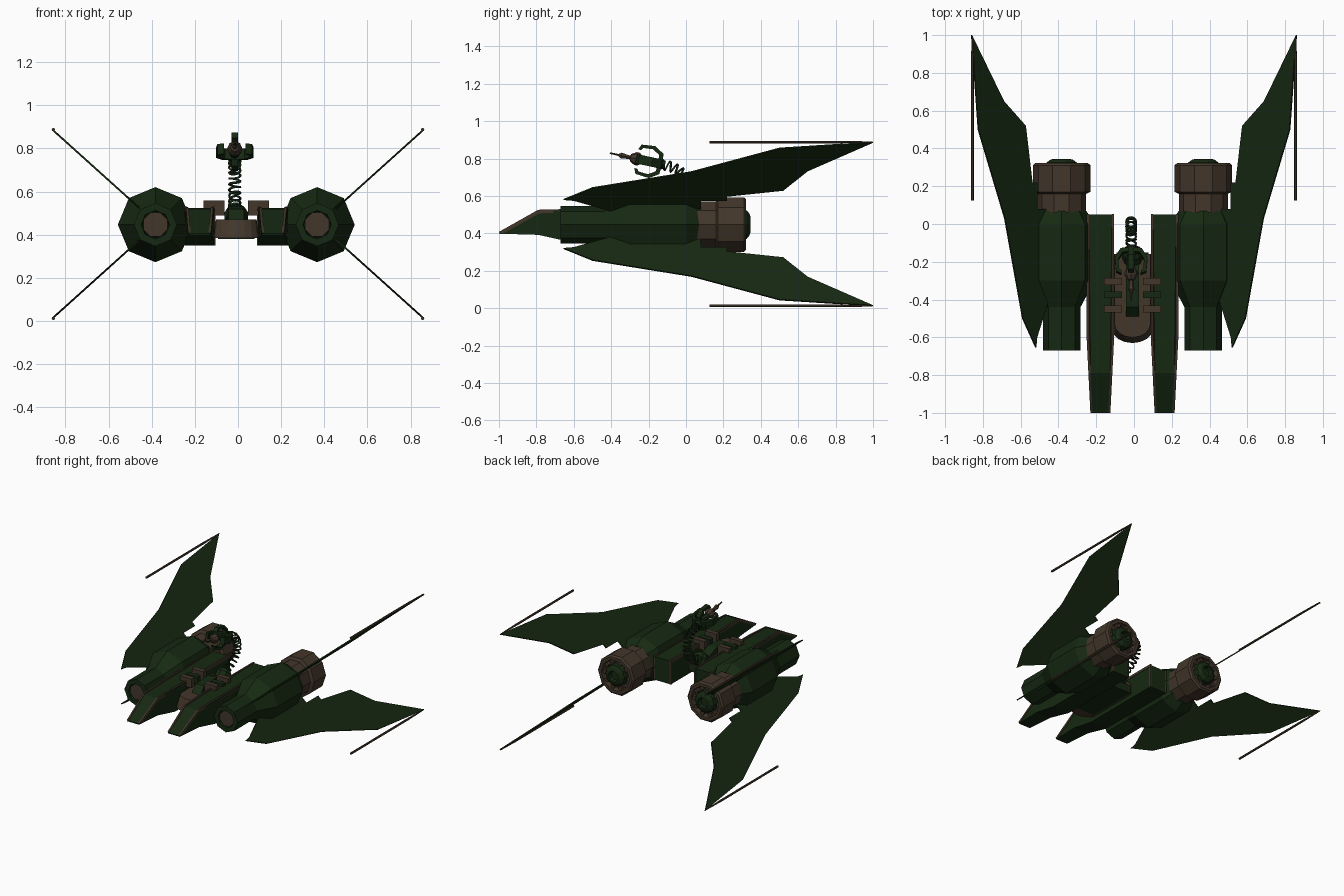
import bpy, bmesh, math
from mathutils import Matrix, Vector

if "Cube" in bpy.data.objects:
    bpy.data.objects.remove(bpy.data.objects["Cube"])

CX, CZ = -0.008, 0.447


def material(name, rgb):
    m = bpy.data.materials.new(name)
    m.diffuse_color = (*rgb, 1)
    m.use_nodes = True
    m.node_tree.nodes["Principled BSDF"].inputs["Base Color"].default_value = m.diffuse_color
    return m


GREEN = material("dark_green", (0.008, 0.022, 0.006))
BROWN = material("brown", (0.055, 0.037, 0.023))


def finish(name, bm, mat, matrix=None):
    if matrix:
        bm.transform(matrix)
    bmesh.ops.recalc_face_normals(bm, faces=bm.faces)
    me = bpy.data.meshes.new(name)
    bm.to_mesh(me)
    bm.free()
    me.materials.append(mat)
    ob = bpy.data.objects.new(name, me)
    bpy.context.collection.objects.link(ob)
    return ob


def extrude(name, a, b, mat, matrix=None):
    """Solid between two matching outlines."""
    bm = bmesh.new()
    va, vb = [bm.verts.new(p) for p in a], [bm.verts.new(p) for p in b]
    bm.faces.new(va)
    bm.faces.new(vb)
    for i in range(len(a)):
        j = (i + 1) % len(a)
        bm.faces.new((va[i], va[j], vb[j], vb[i]))
    return finish(name, bm, mat, matrix)


def prism(name, profile, x, half, mat, matrix=None):
    """Extrude a (y, z) side profile across x; half is a number or a function of y."""
    h = half if callable(half) else (lambda y: half)
    return extrude(name, [(x - h(y), y, z) for y, z in profile],
                   [(x + h(y), y, z) for y, z in profile], mat, matrix)


def box(name, x0, x1, y0, y1, z0, z1, mat):
    return prism(name, [(y0, z0), (y1, z0), (y1, z1), (y0, z1)],
                 (x0 + x1) / 2, (x1 - x0) / 2, mat)


def lathe(name, profile, sides, matrix, mat, phase=0.0):
    """Revolve (radius, y) points around the y axis."""
    bm = bmesh.new()
    rings = []
    for r, y in profile:
        if r == 0:
            rings.append([bm.verts.new((0, y, 0))] * sides)
        else:
            rings.append([bm.verts.new((r * math.cos(phase + math.tau * i / sides), y,
                                        r * math.sin(phase + math.tau * i / sides)))
                          for i in range(sides)])
    for ra, rb in zip(rings, rings[1:]):
        for i in range(sides):
            j = (i + 1) % sides
            bm.faces.new(list(dict.fromkeys((ra[i], ra[j], rb[j], rb[i]))))
    return finish(name, bm, mat, matrix)


def prong_half(y):
    return 0.07 if y >= -0.6 else 0.07 - (-0.6 - y) * 0.05


for s, side in ((-1, "left"), (1, "right")):
    # Engine: octagonal body, front cap, stepped nozzle and rear core
    ex = CX + s * 0.375
    at = Matrix.Translation((ex, 0, CZ))
    lathe(f"{side}_engine_body", [(0, -0.64), (0.062, -0.64), (0.066, -0.67), (0.1, -0.67),
                                  (0.1, -0.44), (0.174, -0.3), (0.174, 0.0), (0.13, 0.07),
                                  (0, 0.07)], 8, at, GREEN)
    lathe(f"{side}_engine_cap", [(0, -0.66), (0.06, -0.66), (0.064, -0.62), (0, -0.62)],
          8, at, BROWN, math.pi / 8)
    lathe(f"{side}_nozzle", [(0, 0.06), (0.13, 0.06), (0.13, 0.16), (0.153, 0.17),
                             (0.153, 0.31), (0.14, 0.322), (0.118, 0.322), (0.11, 0.285),
                             (0, 0.285)], 10, at, BROWN)
    lathe(f"{side}_nozzle_core", [(0, 0.27), (0.085, 0.27), (0.08, 0.325), (0.06, 0.34),
                                  (0.042, 0.345), (0.036, 0.315), (0, 0.315)], 10, at, GREEN)
    for k in range(10):
        turn = at @ Matrix.Rotation(math.tau * (k + 0.5) / 10, 4, 'Y')
        prism(f"{side}_nozzle_block_{k}", [(0.27, 0.088), (0.31, 0.088), (0.31, 0.112),
                                           (0.27, 0.112)], 0, 0.014, BROWN, turn)

    # Forward prong hull with raised rims along its top edges
    px = CX + s * 0.17
    prism(f"{side}_prong", [(-1, 0.398), (-1, 0.405), (-0.79, 0.52), (-0.6, 0.525),
                            (0.05, 0.525), (0.05, 0.35), (-0.6, 0.35), (-0.79, 0.392)],
          px, prong_half, GREEN)
    top = [(-1, 0.408), (-0.79, 0.526), (-0.6, 0.531), (0.053, 0.531), (0.053, 0.35)]
    low = [(0.04, 0.35), (0.04, 0.512), (-0.6, 0.512), (-0.785, 0.507), (-0.98, 0.398)]
    rim = top + low
    for e in (-1, 1):
        edge = lambda y, o: px + e * (prong_half(y) + o)
        extrude(f"{side}_prong_rim_{'inner' if e == -s else 'outer'}",
                [(edge(y, 0.003), y, z) for y, z in rim],
                [(edge(y, -0.009), y, z) for y, z in rim], BROWN)

    # Deck blocks straddling each prong and the centre body
    for n, (y, mat, h) in enumerate(((-0.305, BROWN, 0.558), (-0.375, GREEN, 0.545),
                                     (-0.45, BROWN, 0.558))):
        x0, x1 = sorted((CX + s * 0.055, CX + s * 0.152))
        box(f"{side}_deck_block_{n}", x0, x1, y - 0.018, y + 0.018, 0.49, h, mat)

    # Upper and lower swept wings, each with a rod along the tip
    outline = [(0.86, 1.0), (0.825, 0.5), (0.685, 0.03), (0.59, -0.5), (0.52, -0.655),
               (0.515, -0.6), (0.43, -0.33), (0.43, 0.08), (0.515, 0.08), (0.515, 0.22),
               (0.54, 0.22), (0.575, 0.52), (0.69, 0.65)]
    for v, level in ((-1, "lower"), (1, "upper")):
        def wing_side(t):
            return [(s * (x - t), y, 0.45 + v * (0.14 + 0.9 * (x - 0.53) + t))
                    for x, y in outline]
        extrude(f"{side}_{level}_wing", wing_side(-0.003), wing_side(0.003), GREEN)
        lathe(f"{side}_{level}_wing_rod", [(0, 0.125), (0.008, 0.125), (0.008, 0.8),
                                           (0.004, 0.995), (0, 0.995)], 6,
              Matrix.Translation((s * 0.856, 0, 0.45 + v * 0.438)), BROWN)

# Centre body with a rounded nose
plan = [(0.105, -0.16), (0.105, -0.56)]
plan += [(0.105 * math.cos(a), -0.56 - 0.07 * math.sin(a))
         for a in (math.pi * i / 8 for i in range(1, 8))]
plan += [(-0.105, -0.56), (-0.105, -0.16)]
extrude("centre_body", [(CX + x, y, 0.385) for x, y in plan],
        [(CX + x * 0.9, y if y > -0.5 else y + 0.03, 0.47) for x, y in plan], BROWN)
prism("centre_keel", [(-0.55, 0.38), (-0.5, 0.44), (-0.15, 0.44), (-0.15, 0.38)],
      CX, 0.085, GREEN)
prism("centre_spine", [(-0.5, 0.46), (-0.44, 0.52), (-0.3, 0.53), (-0.2, 0.49), (-0.17, 0.44)],
      CX, 0.035, GREEN)
lathe("spring_socket", [(0, -0.02), (0.055, -0.02), (0.055, 0.03), (0.035, 0.055), (0, 0.055)],
      8, Matrix.Translation((CX, -0.17, 0.48)) @ Matrix.Rotation(math.radians(50), 4, 'X'), GREEN)

# Coiled spring arching up and forward to the turret
ctrl = [Vector((-0.015, y, z)) for y, z in ((-0.15, 0.5), (0.06, 0.53), (0.06, 0.74), (-0.12, 0.765))]
N, TURNS = 200, 13
curve = bpy.data.curves.new("turret_spring", 'CURVE')
curve.dimensions = '3D'
curve.bevel_depth = 0.006
curve.bevel_resolution = 0
curve.use_fill_caps = True
spline = curve.splines.new('POLY')
spline.points.add(N)
for i in range(N + 1):
    t = i / N
    u = 1 - t
    p = u**3 * ctrl[0] + 3 * u*u*t * ctrl[1] + 3 * u*t*t * ctrl[2] + t**3 * ctrl[3]
    d = (u*u * (ctrl[1] - ctrl[0]) + 2*u*t * (ctrl[2] - ctrl[1]) + t*t * (ctrl[3] - ctrl[2])).normalized()
    across = Vector((1, 0, 0))
    a = math.tau * TURNS * t
    spline.points[i].co = (*(p + 0.026 * (math.cos(a) * across + math.sin(a) * d.cross(across))), 1)
curve.materials.append(GREEN)
bpy.context.collection.objects.link(bpy.data.objects.new("turret_spring", curve))

# Turret: four curved arms around a small gun, tilted slightly upward
pose = Matrix.Translation((-0.015, -0.2, 0.785)) @ Matrix.Rotation(math.radians(-12), 4, 'X')
arm = [(0.075, 0), (0.07, 0.055), (0.02, 0.087), (-0.055, 0.08), (-0.068, 0.05),
       (-0.05, 0.052), (-0.042, 0.064), (0.01, 0.068), (0.048, 0.045), (0.052, 0)]
for k in range(4):
    prism(f"turret_arm_{k}", arm, 0, 0.025 if k % 2 else 0.016, GREEN,
          pose @ Matrix.Rotation(math.pi / 2 * k, 4, 'Y'))
lathe("turret_core", [(0, -0.06), (0.02, -0.06), (0.022, 0.05), (0.03, 0.07), (0.02, 0.09),
                      (0, 0.09)], 8, pose, GREEN)
lathe("turret_ball", [(0, -0.105), (0.02, -0.098), (0.035, -0.072), (0.035, -0.055),
                      (0.02, -0.035), (0, -0.03)], 8, pose, BROWN)
lathe("turret_barrel", [(0, -0.1), (0.01, -0.1), (0.018, -0.15), (0.006, -0.165),
                        (0.005, -0.212), (0, -0.212)], 6, pose, BROWN)
